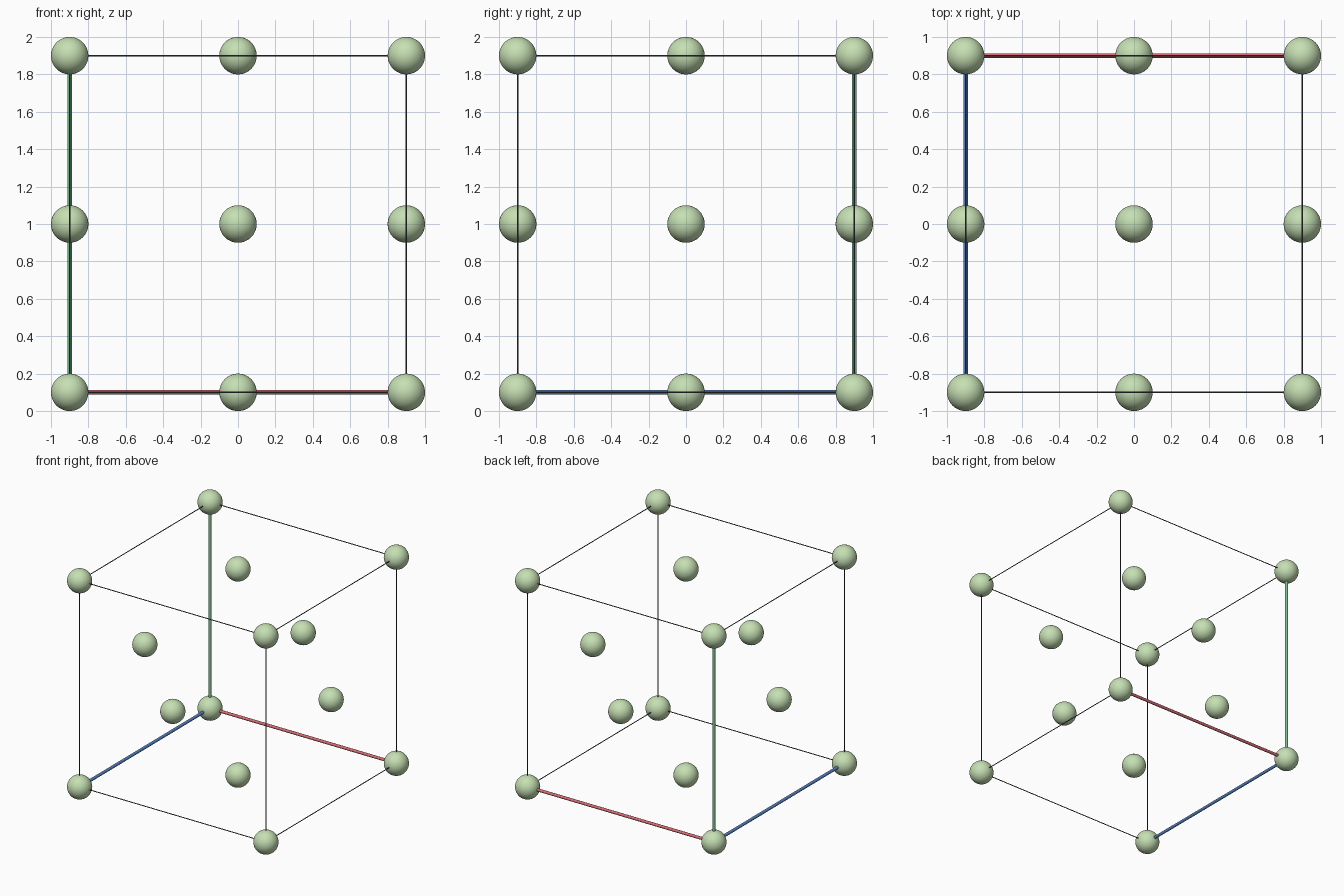
import bpy
from math import radians
from mathutils import Vector

if "Cube" in bpy.data.objects:
    bpy.data.objects.remove(bpy.data.objects["Cube"])

A = 0.9                      # half the cell edge
CENTRE = Vector((0, 0, 1))


def material(name, rgb):
    m = bpy.data.materials.new(name)
    m.diffuse_color = (*rgb, 1)
    m.use_nodes = True
    m.node_tree.nodes["Principled BSDF"].inputs["Base Color"].default_value = m.diffuse_color
    return m


pale_green = material("pale green", (0.56, 0.74, 0.45))
charcoal = material("charcoal", (0.065, 0.07, 0.085))
red = material("axis red", (0.68, 0.15, 0.18))
green = material("axis green", (0.19, 0.53, 0.27))
blue = material("axis blue", (0.10, 0.24, 0.57))


def finish(name, mat):
    ob = bpy.context.object
    ob.name = name
    ob.data.materials.append(mat)
    bpy.ops.object.shade_smooth_by_angle(angle=radians(50))


def atom(name, p):
    bpy.ops.mesh.primitive_uv_sphere_add(segments=40, ring_count=24, radius=0.1,
                                         location=CENTRE + Vector(p) * A)
    finish(name, pale_green)


def rod(name, axis, p, radius, mat):
    # Rod centred on p, running the full cell length along the axis
    rot = ((0, radians(90), 0), (radians(90), 0, 0), (0, 0, 0))[axis]
    bpy.ops.mesh.primitive_cylinder_add(vertices=12, radius=radius, depth=2 * A,
                                        location=CENTRE + Vector(p) * A, rotation=rot)
    finish(name, mat)


# Corner atoms
for x in (-1, 1):
    for y in (-1, 1):
        for z in (-1, 1):
            atom("corner_atom", (x, y, z))

# Face-centre atoms
for axis in range(3):
    for s in (-1, 1):
        p = [0, 0, 0]
        p[axis] = s
        atom("face_atom", p)

# Cell edges; the three meeting at the origin corner are thick coloured axes
ORIGIN = (-1, 1, -1)
AXES = (("red_axis", red), ("blue_axis", blue), ("green_axis", green))
for axis in range(3):
    others = [i for i in range(3) if i != axis]
    for s in (-1, 1):
        for t in (-1, 1):
            p = [0, 0, 0]
            p[others[0]], p[others[1]] = s, t
            if all(p[i] == ORIGIN[i] for i in others):
                rod(AXES[axis][0], axis, p, 0.0125, AXES[axis][1])
            else:
                rod("cell_edge", axis, p, 0.0036, charcoal)
